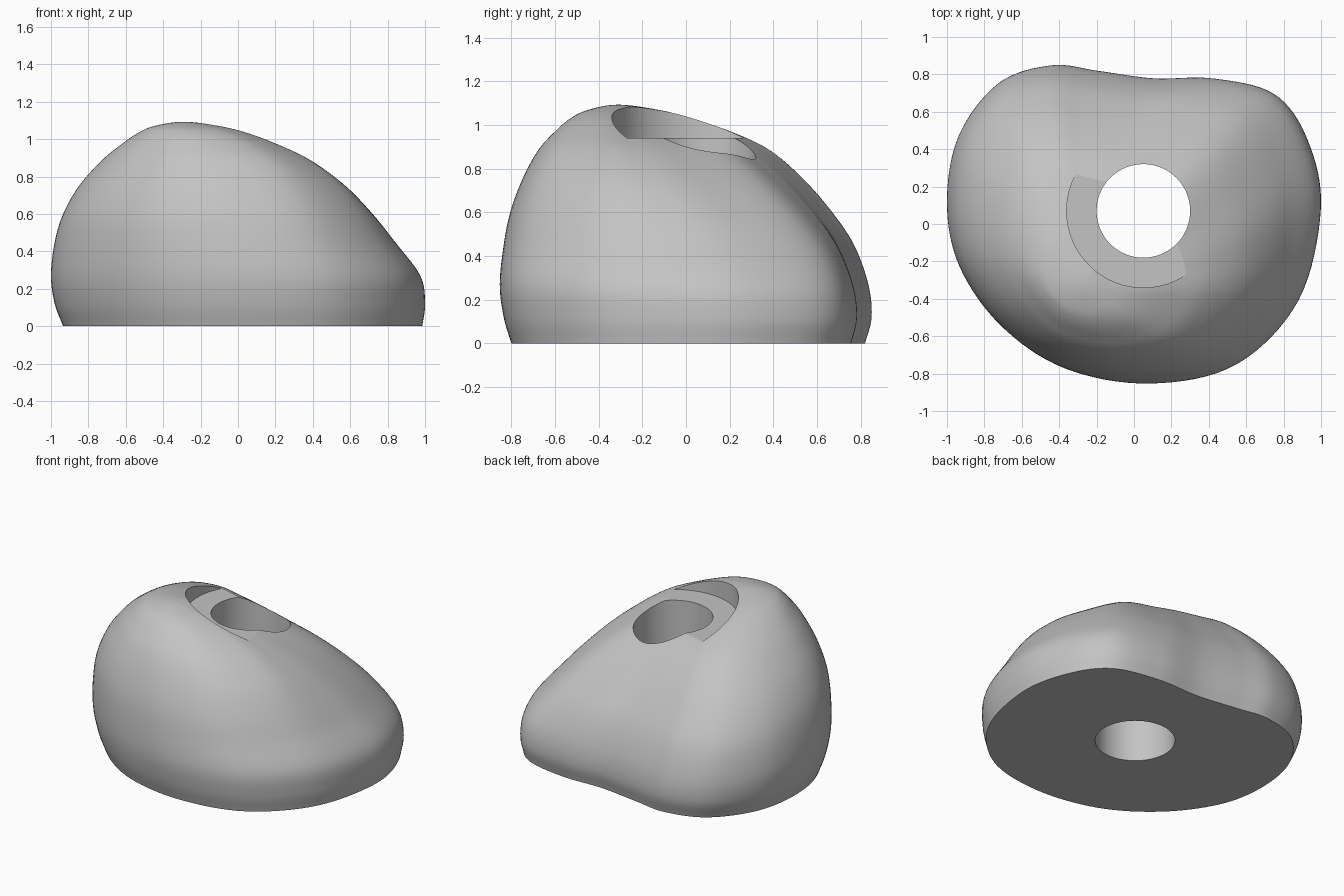
import bpy, bmesh, math
from mathutils import Vector

cube = bpy.data.objects.get("Cube")
if cube:
    bpy.data.objects.remove(cube, do_unlink=True)

HOLE = (0.05, 0.07)
STEPS = 8      # spline samples per outline point
RISE = 6       # rings per height level

# Plan outline near the base and near the crown (matching points)
BASE = [(1, .08), (.93, .45), (.75, .70), (.42, .785), (.1, .785), (-.2, .825),
        (-.45, .855), (-.73, .76), (-.94, .48), (-1, .12), (-.93, -.22),
        (-.7, -.54), (-.35, -.77), (.1, -.85), (.55, -.75), (.88, -.41)]
CROWN = [(.25, -.23), (.21, -.1), (.13, .09), (-.03, .17), (-.15, .22), (-.28, .255),
         (-.4, .28), (-.54, .24), (-.64, .1), (-.68, -.1), (-.65, -.28),
         (-.55, -.45), (-.38, -.58), (-.15, -.62), (.1, -.56), (.25, -.37)]

# Height, then extents: left, right, front, back
LEVELS = [(0, -.935, .985, -.80, .82), (.12, -.98, 1, -.835, .85),
          (.27, -1, .975, -.853, .835), (.45, -.98, .84, -.835, .77),
          (.6, -.935, .72, -.805, .67), (.75, -.85, .575, -.75, .54),
          (.88, -.735, .4, -.68, .39), (.96, -.64, .24, -.61, .23),
          (1.03, -.54, .06, -.53, .03), (1.07, -.45, -.1, -.445, -.13),
          (1.093, -.29, -.29, -.31, -.31)]


def spline(a, b, c, d, t):
    """Catmull-Rom blend of four tuples."""
    return [0.5 * (2 * q + (r - p) * t + (2 * p - 5 * q + 4 * r - s) * t * t
                   + (3 * q - p - 3 * r + s) * t ** 3)
            for p, q, r, s in zip(a, b, c, d)]


def unit_outline(points):
    """Smooth closed outline scaled into the unit square."""
    n = len(points)
    out = [spline(points[i - 1], points[i], points[(i + 1) % n], points[(i + 2) % n], k / STEPS)
           for i in range(n) for k in range(STEPS)]
    return fit_unit(out)


def fit_unit(pts):
    lo = [min(p[a] for p in pts) for a in (0, 1)]
    hi = [max(p[a] for p in pts) for a in (0, 1)]
    return [[(p[a] - lo[a]) / (hi[a] - lo[a]) for a in (0, 1)] for p in pts]


def cutter(name, radius, z0, z1):
    bpy.ops.mesh.primitive_cylinder_add(vertices=96, radius=radius, depth=z1 - z0,
                                        location=(*HOLE, (z0 + z1) / 2))
    obj = bpy.context.object
    obj.name = name
    obj.hide_render = True
    return obj


# Pebble body lofted from horizontal slices
base, crown = unit_outline(BASE), unit_outline(CROWN)
z, l, r, f, b = LEVELS[-2]
first = [2 * p - q for p, q in zip(LEVELS[0], LEVELS[1])]
table = [first] + LEVELS + [(z, r, l, b, f)]
bm = bmesh.new()
rings = []
for i in range(1, len(table) - 2):
    for k in range(RISE):
        z, l, r, f, b = spline(*table[i - 1:i + 3], k / RISE)
        w = min(1, (max(z, 0) / 0.94) ** 2.5)
        shape = fit_unit([[p[a] * (1 - w) + q[a] * w for a in (0, 1)]
                          for p, q in zip(base, crown)])
        rings.append([bm.verts.new((l + (r - l) * u, f + (b - f) * v, z)) for u, v in shape])
z, l, r, f, b = LEVELS[-1]
peak = bm.verts.new((l, f, z))
n = len(base)
for low, high in zip(rings, rings[1:]):
    for j in range(n):
        m = (j + 1) % n
        bm.faces.new((low[j], low[m], high[m], high[j]))
for j in range(n):
    bm.faces.new((rings[-1][j], rings[-1][(j + 1) % n], peak))
bm.faces.new(rings[0][::-1])
bmesh.ops.recalc_face_normals(bm, faces=bm.faces)
mesh = bpy.data.meshes.new("pebble_body")
bm.to_mesh(mesh)
bm.free()
body = bpy.data.objects.new("pebble_body", mesh)
bpy.context.collection.objects.link(body)

# Stone grey material
grey = bpy.data.materials.new("stone_grey")
grey.use_nodes = True
colour = (0.55, 0.55, 0.55, 1)
grey.diffuse_color = colour
grey.node_tree.nodes["Principled BSDF"].inputs["Base Color"].default_value = colour
mesh.materials.append(grey)

# Through hole and the shallow round seat around it
tools = [cutter("seat_cutter", 0.41, 0.94, 1.5), cutter("hole_cutter", 0.25, -0.5, 1.6)]
bpy.ops.object.select_all(action='DESELECT')
body.select_set(True)
bpy.context.view_layer.objects.active = body
for tool in tools:
    cut = body.modifiers.new(tool.name, 'BOOLEAN')
    cut.operation = 'DIFFERENCE'
    cut.solver = 'EXACT'
    cut.object = tool
    bpy.ops.object.modifier_apply(modifier=cut.name)
for tool in tools:
    bpy.data.objects.remove(tool, do_unlink=True)

bpy.ops.object.shade_smooth_by_angle(angle=math.radians(15))
